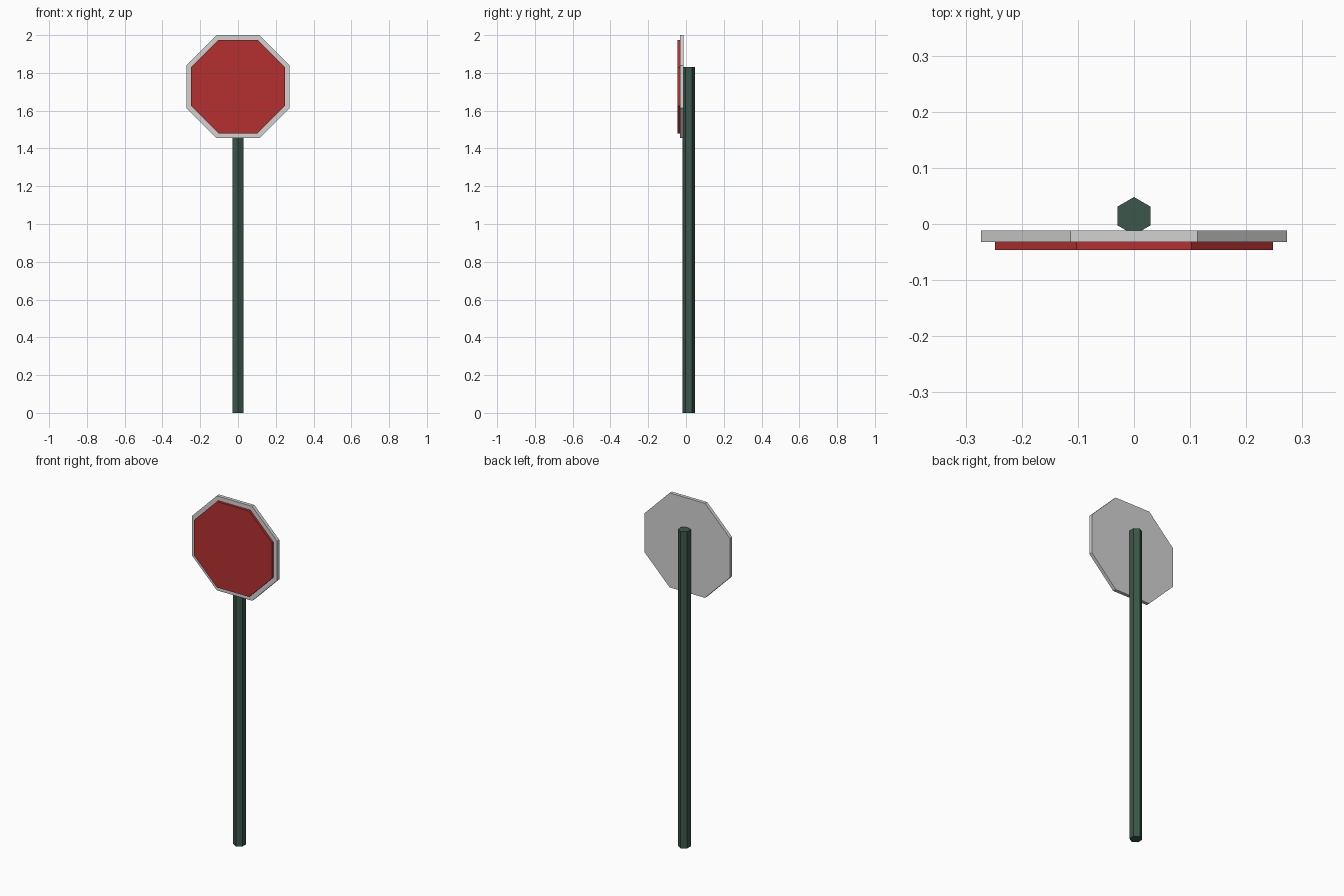
import bpy
from math import pi, cos
from mathutils import Matrix

cube = bpy.data.objects.get("Cube")
if cube:
    bpy.data.objects.remove(cube, do_unlink=True)


def make_material(name, rgb):
    mat = bpy.data.materials.new(name)
    mat.use_nodes = True
    mat.diffuse_color = (*rgb, 1)
    mat.node_tree.nodes["Principled BSDF"].inputs["Base Color"].default_value = (*rgb, 1)
    return mat


def make_prism(name, sides, radius, depth, matrix, mat):
    bpy.ops.mesh.primitive_cylinder_add(vertices=sides, radius=radius, depth=depth)
    obj = bpy.context.object
    obj.name = name
    obj.data.transform(matrix)
    obj.data.materials.append(mat)
    return obj


def make_octagon(name, apothem, front, back, mat):
    # Octagonal plate standing upright with flat edges at top and sides
    matrix = (Matrix.Translation((0, (front + back) / 2, SIGN_Z))
              @ Matrix.Rotation(pi / 2, 4, "X")
              @ Matrix.Rotation(pi / 8, 4, "Z"))
    return make_prism(name, 8, apothem / cos(pi / 8), back - front, matrix, mat)


SIGN_Z = 1.727
POST_HEIGHT = 1.83

green = make_material("dark green", (0.045, 0.095, 0.07))
grey = make_material("light grey", (0.65, 0.65, 0.65))
red = make_material("sign red", (0.46, 0.03, 0.03))

# Hexagonal post with corners facing front and back
make_prism("post", 6, 0.0337, POST_HEIGHT,
           Matrix.Translation((0, 0.0143, POST_HEIGHT / 2)), green)

# Grey backing plate and the raised red face
make_octagon("backing_plate", 0.273, -0.032, -0.012, grey)
make_octagon("red_face", 0.248, -0.046, -0.03, red)
